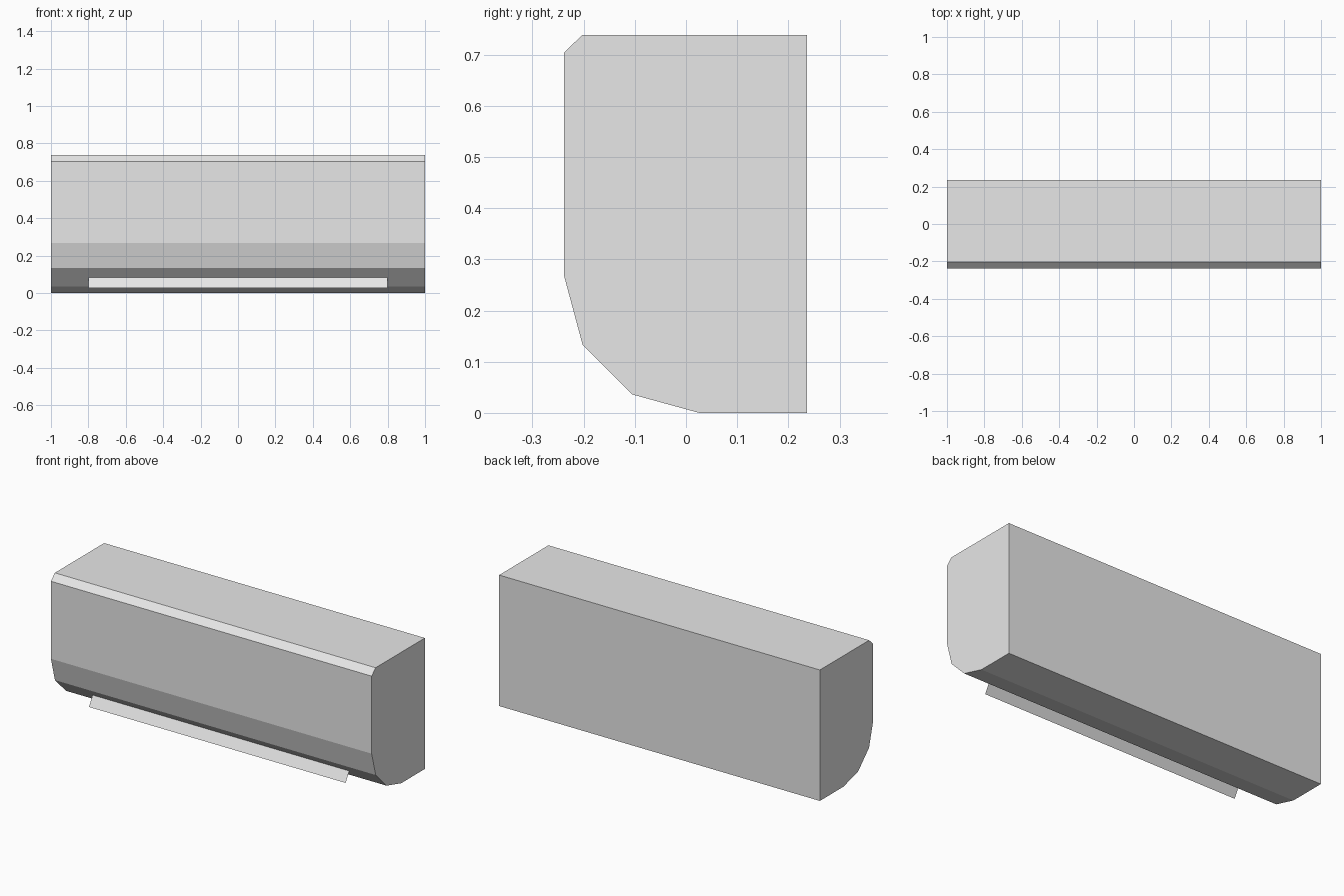
import bpy

cube = bpy.data.objects.get("Cube")
if cube:
    bpy.data.objects.remove(cube, do_unlink=True)


def make_material(name, color):
    mat = bpy.data.materials.new(name)
    mat.use_nodes = True
    mat.diffuse_color = color
    mat.node_tree.nodes["Principled BSDF"].inputs["Base Color"].default_value = color
    return mat


def extrude_profile(name, profile, half_width, mat, closed=True):
    """Sweep a (y, z) profile along x; a closed profile gets end caps."""
    n = len(profile)
    verts = [(x, y, z) for x in (-half_width, half_width) for y, z in profile]
    if closed:
        faces = [(i, i + n, (i + 1) % n + n, (i + 1) % n) for i in range(n)]
        faces += [tuple(range(n)), tuple(reversed(range(n, 2 * n)))]
    else:
        faces = [(i, i + n, i + 1 + n, i + 1) for i in range(n - 1)]
    mesh = bpy.data.meshes.new(name)
    mesh.from_pydata(verts, [], faces)
    mesh.materials.append(mat)
    mesh.update()
    obj = bpy.data.objects.new(name, mesh)
    bpy.context.collection.objects.link(obj)
    return obj


casing_grey = make_material("casing_light_grey", (0.8, 0.8, 0.8, 1.0))

# Casing: flat back and top, chamfered top edge, faceted rounded lower front
casing_profile = [
    (0.236, 0.0), (0.236, 0.738), (-0.203, 0.738), (-0.238, 0.704),
    (-0.238, 0.267), (-0.202, 0.133), (-0.105, 0.036), (0.026, 0.0),
]
extrude_profile("casing", casing_profile, 1.0, casing_grey)

# Air vane: thin sheet sloping down and forward from the lower front
vane_profile = [(-0.184, 0.028), (-0.151, 0.086)]
extrude_profile("air_vane", vane_profile, 0.8, casing_grey, closed=False)
